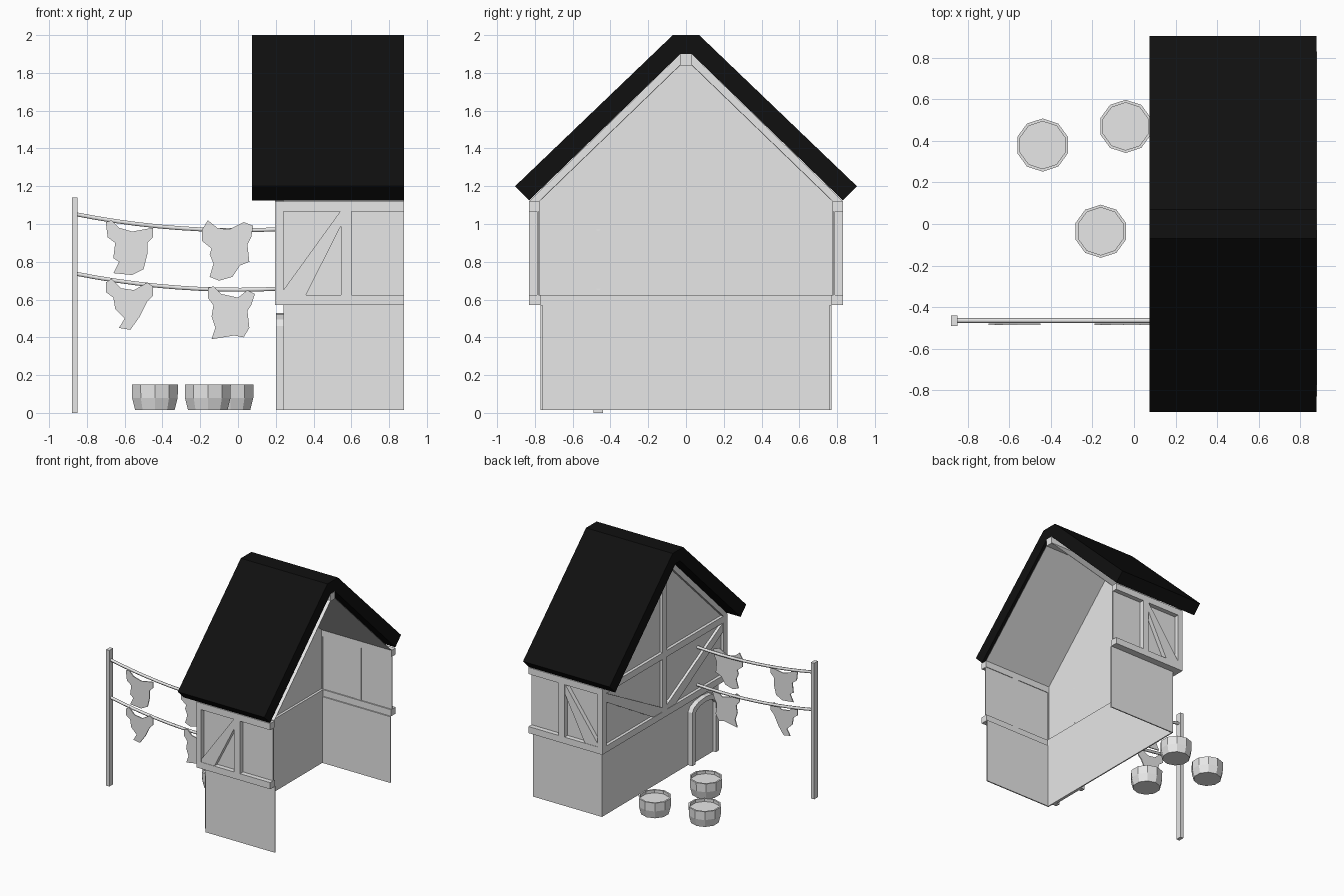
import bpy
import bmesh
import math

default = bpy.data.objects.get("Cube")
if default:
    bpy.data.objects.remove(default, do_unlink=True)


def material(name, rgb):
    mat = bpy.data.materials.new(name)
    mat.use_nodes = True
    colour = (*rgb, 1)
    mat.diffuse_color = colour
    mat.node_tree.nodes["Principled BSDF"].inputs["Base Color"].default_value = colour
    return mat


GREY = material("pale grey", (0.8, 0.8, 0.8))
BLACK = material("roof black", (0.005, 0.005, 0.005))


def finish(name, bm, mat):
    bmesh.ops.recalc_face_normals(bm, faces=bm.faces)
    mesh = bpy.data.meshes.new(name)
    bm.to_mesh(mesh)
    bm.free()
    mesh.materials.append(mat)
    obj = bpy.data.objects.new(name, mesh)
    bpy.context.collection.objects.link(obj)
    return obj


def prism(name, axis, outline, low, high, mat=GREY):
    """Extrude an outline along x (outline in y, z) or along y (outline in x, z)."""
    bm = bmesh.new()

    def place(p, d):
        return (d, p[0], p[1]) if axis == "x" else (p[0], d, p[1])

    near = [bm.verts.new(place(p, low)) for p in outline]
    far = [bm.verts.new(place(p, high)) for p in outline]
    bm.faces.new(near)
    bm.faces.new(far[::-1])
    for i in range(len(near)):
        j = (i + 1) % len(near)
        bm.faces.new((near[i], far[i], far[j], near[j]))
    return finish(name, bm, mat)


def box(name, x, y, z):
    corners = [(x[0], z[0]), (x[1], z[0]), (x[1], z[1]), (x[0], z[1])]
    return prism(name, "y", corners, y[0], y[1])


def mirrored(points):
    """Complete a right-hand half outline with its mirror image."""
    return points + [(-a, b) for a, b in reversed(points)]


# House levels and depths
BASE, BELT, SILL, PLATE, EAVE = 0.015, 0.57, 0.625, 1.065, 1.12
OUT, INN = 0.83, 0.775
END, WALL, OPEN = 0.195, 0.24, 0.88

# Roof shell, with the gable rafters and ceiling below it
prism("roof", "x", mirrored([(0.07, 2.0), (0.905, 1.2), (0.83, 1.125), (0.03, 1.9)]),
      0.075, OPEN - 0.002, BLACK)
prism("gable_rafters", "x", mirrored([(0.03, 1.9), (OUT, EAVE), (INN, EAVE), (0.03, 1.84)]),
      END, WALL)
prism("ceiling", "x", mirrored([(0.03, 1.845), (INN, 1.125), (INN, EAVE), (0.03, 1.84)]),
      WALL, OPEN)
box("ridge_beam", (END, OPEN), (-0.03, 0.03), (1.84, 1.9))

# Gable wall
box("lower_gable_wall", (WALL, WALL + 0.01), (-0.77, 0.77), (BASE, BELT))
prism("upper_gable_panel", "x", mirrored([(0.79, 0.6), (0.79, EAVE), (0.0, 1.86)][:2] + [(0.02, 1.86)]),
      0.22, 0.23)
box("gable_belt", (END, WALL + 0.01), (-OUT, OUT), (BELT, SILL))
box("gable_tie_beam", (END, 0.225), (-INN, INN), (PLATE, EAVE))
box("gable_king_post", (END, 0.225), (-0.03, 0.03), (SILL, 1.85))

# Front and back walls with their timber frame
for side, s in (("front", -1), ("back", 1)):
    frame = (s * INN, s * OUT)
    box(side + "_lower_wall", (WALL, OPEN), (s * 0.76, s * 0.77), (BASE, BELT))
    box(side + "_upper_panel", (0.22, OPEN), (s * 0.78, s * 0.79), (0.6, EAVE))
    box(side + "_belt", (END, OPEN), (s * 0.77, s * OUT), (BELT, SILL))
    box(side + "_eave_beam", (END, OPEN), frame, (PLATE, EAVE))
    box(side + "_corner_post", (END, WALL), frame, (SILL, PLATE))
    box(side + "_stud", (0.545, 0.6), frame, (SILL, PLATE))
    prism(side + "_brace", "y",
          [(WALL, SILL), (0.36, SILL), (0.545, 0.99), (0.545, PLATE), (0.54, PLATE), (WALL, 0.65)],
          s * 0.785, s * (OUT - 0.003))
    prism(side + "_gable_brace", "x",
          [(s * 0.03, SILL), (s * 0.15, SILL), (s * INN, 0.99), (s * INN, PLATE), (s * 0.03, 0.66)],
          END + 0.003, 0.225)


# Arched door
def arch(half, rise_start, top, middle=-0.545):
    curve = [(middle + half * math.cos(math.pi * i / 6),
              rise_start + (top - rise_start) * math.sin(math.pi * i / 6)) for i in range(7)]
    return [(middle + half, BASE)] + curve + [(middle - half, BASE)]


prism("door_frame", "x", arch(0.175, 0.46, 0.53) + arch(0.135, 0.43, 0.49)[::-1], 0.2, WALL)
prism("door", "x", arch(0.135, 0.43, 0.49), 0.225, WALL)

# Wooden tubs with a recessed surface
for n, (cx, cy) in enumerate([(-0.44, 0.38), (-0.16, -0.035), (-0.04, 0.47)]):
    bm = bmesh.new()
    rings = []
    for r, z in [(0.11, BASE), (0.127, 0.08), (0.128, 0.15), (0.114, 0.15), (0.114, 0.125)]:
        rings.append([bm.verts.new((cx + r * math.cos(a), cy + r * math.sin(a), z))
                      for a in (math.pi / 2 + math.tau * i / 10 for i in range(10))])
    for low, high in zip(rings, rings[1:]):
        for i in range(10):
            j = (i + 1) % 10
            bm.faces.new((low[i], low[j], high[j], high[i]))
    bm.faces.new(rings[0][::-1])
    bm.faces.new(rings[-1])
    finish("tub_%d" % (n + 1), bm, GREY)

# Washing line post and two sagging ropes
box("line_post", (-0.88, -0.85), (-0.49, -0.44), (0, 1.14))
for name, sag in (("upper_rope", 0.967), ("lower_rope", 0.652)):
    data = bpy.data.curves.new(name, "CURVE")
    data.dimensions = "3D"
    data.bevel_depth = 0.012
    data.bevel_resolution = 1
    data.use_fill_caps = True
    spline = data.splines.new("POLY")
    spline.points.add(10)
    for i, p in enumerate(spline.points):
        x = -0.86 + 0.109 * i
        p.co = (x, -0.465, sag + 0.115 * x * x, 1)
    data.materials.append(GREY)
    bpy.context.collection.objects.link(bpy.data.objects.new(name, data))

# Ragged washing: outlines in hundredths, measured from each garment's corner
washing = {
    "upper_left_cloth": (-0.70, 0.73, [
        (0, 28), (3, 29), (7, 25), (14, 23), (25, 25), (25, 20), (22, 17), (22, 11),
        (20, 3), (14, 0), (4, 1), (7, 7), (4, 9), (5, 17), (1, 20)]),
    "upper_right_cloth": (-0.19, 0.70, [
        (0, 27), (3, 32), (8, 28), (14, 27), (22, 31), (27, 29), (26, 23), (24, 19),
        (25, 10), (20, 8), (16, 2), (9, 0), (4, 2), (6, 9), (4, 14), (5, 17), (0, 21)]),
    "lower_left_cloth": (-0.70, 0.44, [
        (0, 25), (3, 27), (8, 22), (15, 21), (22, 25), (25, 23), (25, 18), (22, 15),
        (18, 7), (13, 0), (7, 1), (10, 6), (5, 11), (4, 17), (0, 20)]),
    "lower_right_cloth": (-0.16, 0.39, [
        (0, 27), (3, 28), (7, 24), (16, 22), (21, 26), (25, 24), (23, 18), (21, 15),
        (22, 6), (19, 1), (14, 2), (2, 0), (4, 6), (2, 12), (3, 18), (0, 22)]),
}
for name, (x, z, outline) in washing.items():
    prism(name, "y", [(x + a / 100, z + b / 100) for a, b in outline], -0.486, -0.478)
